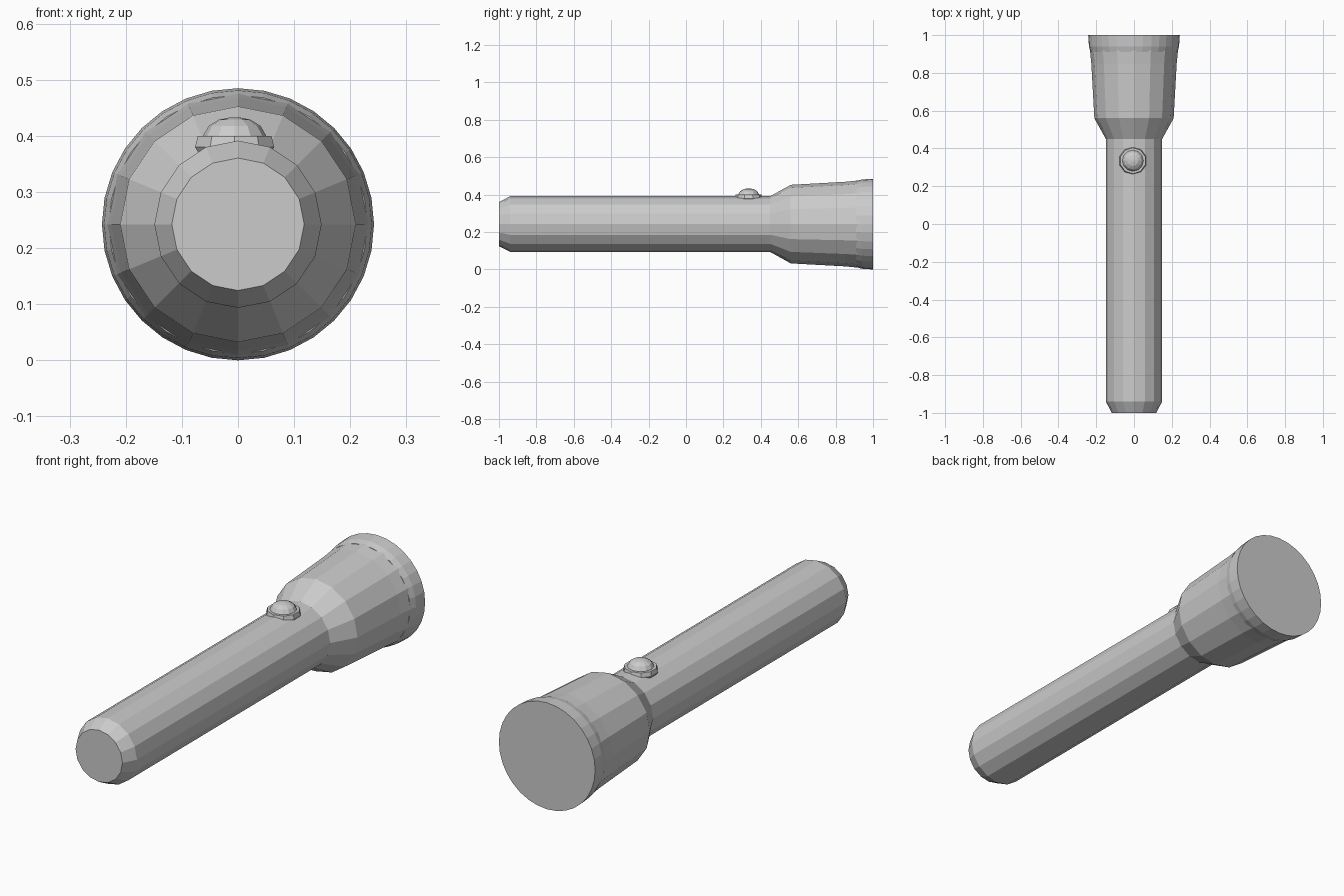
import bpy, bmesh
from math import sin, cos, pi

if "Cube" in bpy.data.objects:
    bpy.data.objects.remove(bpy.data.objects["Cube"])

AXIS_Z = 0.2425   # height of the long axis


def lathe(name, profile, sides, place, phase=0.0):
    """Spin (radius, height) pairs into a capped flat-shaded solid."""
    bm = bmesh.new()
    rings = []
    for r, h in profile:
        angles = [2 * pi * i / sides + phase for i in range(sides)]
        rings.append([bm.verts.new(place(r * cos(a), r * sin(a), h)) for a in angles])
    for a, b in zip(rings, rings[1:]):
        for i in range(sides):
            j = (i + 1) % sides
            bm.faces.new((a[i], a[j], b[j], b[i]))
    bm.faces.new(rings[0])
    bm.faces.new(rings[-1])
    bmesh.ops.recalc_face_normals(bm, faces=bm.faces)
    mesh = bpy.data.meshes.new(name)
    bm.to_mesh(mesh)
    bm.free()
    obj = bpy.data.objects.new(name, mesh)
    bpy.context.collection.objects.link(obj)
    return obj


def along_y(u, v, h):
    return (u, h, AXIS_Z + v)


def button_up(u, v, h):
    return (-0.006 + u, 0.335 + v, h)


# Handle with bevelled tail, flaring into the lamp head
lathe("handle_and_head", [(0.118, -1.0), (0.149, -0.94), (0.149, 0.45),
                          (0.21, 0.56), (0.226, 0.85), (0.233, 0.92)], 16, along_y)

# Rounder rim with flat lens face
lathe("lens_rim", [(0.230, 0.91), (0.2385, 0.94), (0.2425, 1.0)], 32, along_y)

# Switch collar and domed button
lathe("switch_collar", [(0.062, 0.36), (0.074, 0.38), (0.069, 0.40)], 10, button_up, pi / 10)
lathe("switch_button", [(0.056, 0.38), (0.056, 0.401), (0.046, 0.418),
                        (0.028, 0.429), (0.008, 0.433)], 12, button_up)
